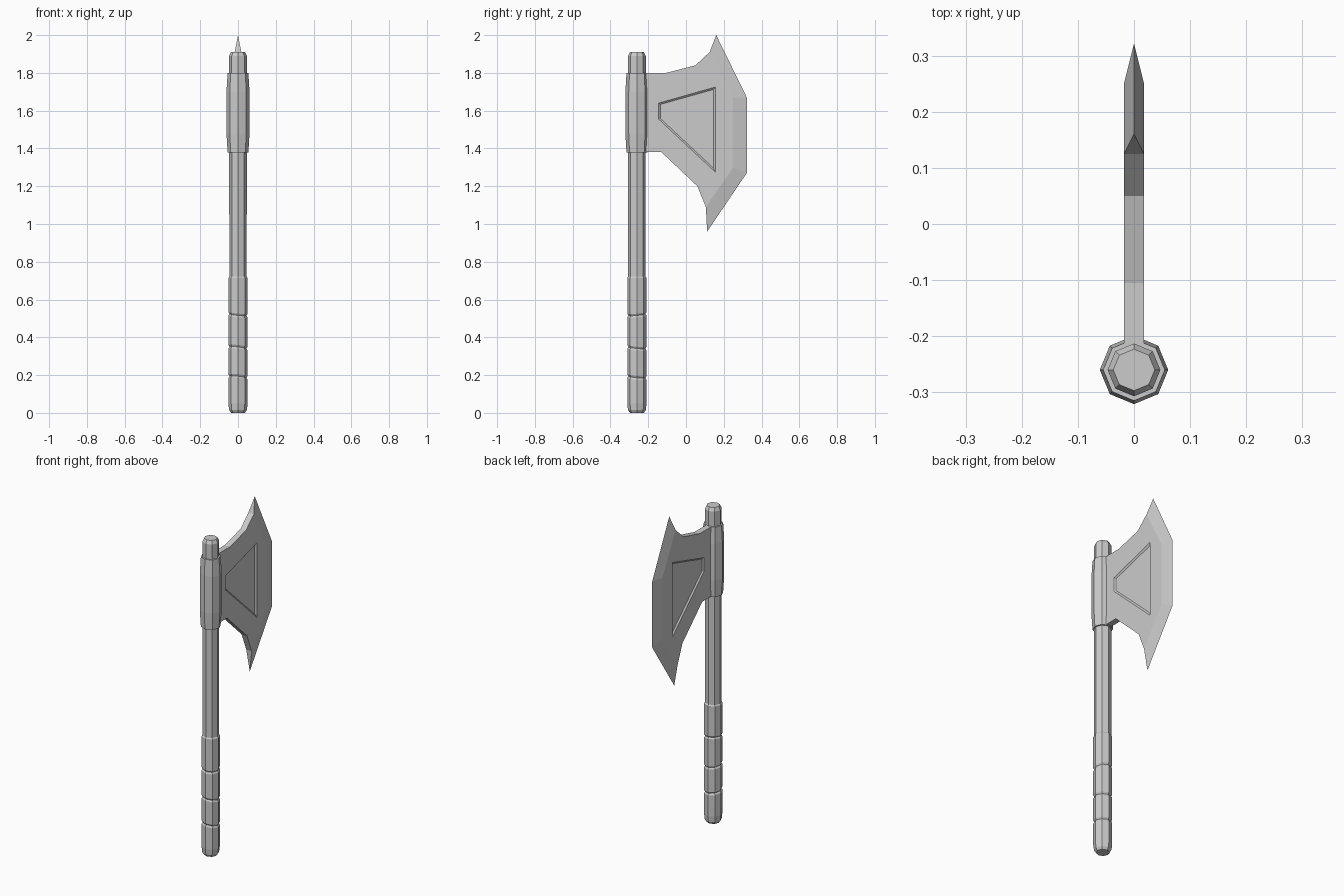
import bpy, bmesh, math

cube = bpy.data.objects.get("Cube")
if cube:
    bpy.data.objects.remove(cube, do_unlink=True)

# single flat colour
grey = bpy.data.materials.new("plain_grey")
grey.use_nodes = True
GREY = (0.6, 0.6, 0.6, 1)
grey.diffuse_color = GREY
grey.node_tree.nodes["Principled BSDF"].inputs["Base Color"].default_value = GREY

HANDLE_Y = -0.26
SIDES = 8


def finish(name, bm):
    bmesh.ops.recalc_face_normals(bm, faces=bm.faces)
    mesh = bpy.data.meshes.new(name)
    bm.to_mesh(mesh)
    bm.free()
    mesh.materials.append(grey)
    obj = bpy.data.objects.new(name, mesh)
    bpy.context.collection.objects.link(obj)
    return obj


def octagon_lathe(name, profile):
    """Capped eight-sided column from (radius, height, x slope, y slope) rings."""
    bm = bmesh.new()
    rings = []
    for r, z, sx, sy in profile:
        ring = []
        for i in range(SIDES):
            a = math.tau * i / SIDES
            x, y = r * math.cos(a), r * math.sin(a)
            ring.append(bm.verts.new((x, HANDLE_Y + y, z + sx * x + sy * y)))
        rings.append(ring)
    for low, high in zip(rings, rings[1:]):
        for i in range(SIDES):
            j = (i + 1) % SIDES
            bm.faces.new((low[i], low[j], high[j], high[i]))
    bm.faces.new(rings[0])
    bm.faces.new(rings[-1])
    return finish(name, bm)


# shaft with chamfered top
octagon_lathe("shaft", [(0.046, 0.65, 0, 0), (0.047, 1.89, 0, 0), (0.037, 1.91, 0, 0)])

# grip: wrapped sections with slightly slanted grooves between them
grip = [(0.037, 0, 0, 0), (0.047, 0.015, 0, 0), (0.051, 0.05, 0, 0)]
for z, sx, sy in ((0.19, -0.1, -0.1), (0.345, -0.1, -0.1), (0.52, -0.1, 0.1)):
    for r, dz in ((0.051, -0.01), (0.045, 0), (0.051, 0.01)):
        grip.append((r, z + dz, sx, sy))
grip += [(0.051, 0.715, 0, 0), (0.046, 0.722, 0, 0)]
octagon_lathe("grip", grip)

# collar holding the blade
octagon_lathe("collar", [(0.055, 1.378, 0, 0), (0.061, 1.48, 0, 0),
                         (0.061, 1.70, 0, 0), (0.055, 1.80, 0, 0)])

# blade: flat cheeks with a sunken panel, tapering to a sharp edge
HALF = 0.018
outline = [(-0.23, 1.80), (-0.105, 1.80), (0.05, 1.84), (0.125, 1.91), (0.25, 1.67),
           (0.25, 1.30), (0.105, 1.09), (0.06, 1.20), (-0.13, 1.38), (-0.23, 1.38)]
edge_line = [(0.16, 2.0), (0.322, 1.67), (0.322, 1.27), (0.112, 0.96)]
panel = [(-0.145, 1.64), (0.155, 1.725), (0.155, 1.275), (-0.145, 1.555)]
floor = [(-0.136, 1.633), (0.145, 1.712), (0.145, 1.297), (-0.136, 1.559)]

bm = bmesh.new()


def add_points(points, x):
    return [bm.verts.new((x, y, z)) for y, z in points]


E = add_points(edge_line, 0)
cheeks = []
for side in (1, -1):
    S = add_points(outline, side * HALF)
    P = add_points(panel, side * HALF)
    F = add_points(floor, side * (HALF - 0.008))
    cheeks.append(S)
    # cheek around the panel
    bm.faces.new(S[0:5] + [P[1], P[0]])
    bm.faces.new((S[4], S[5], P[2], P[1]))
    bm.faces.new(S[5:10] + [P[3], P[2]])
    bm.faces.new((S[9], S[0], P[0], P[3]))
    # panel walls and floor
    for i in range(4):
        j = (i + 1) % 4
        bm.faces.new((P[i], P[j], F[j], F[i]))
    bm.faces.new(F)
    # sharpened bevel
    for i in range(3):
        bm.faces.new((S[3 + i], E[i], E[i + 1], S[4 + i]))

# rim joining both cheeks, with pointed tips
A, B = cheeks
for i in (6, 7, 8, 9, 0, 1, 2):
    j = (i + 1) % len(A)
    bm.faces.new((A[i], A[j], B[j], B[i]))
bm.faces.new((A[3], B[3], E[0]))
bm.faces.new((A[6], B[6], E[3]))
finish("blade", bm)
